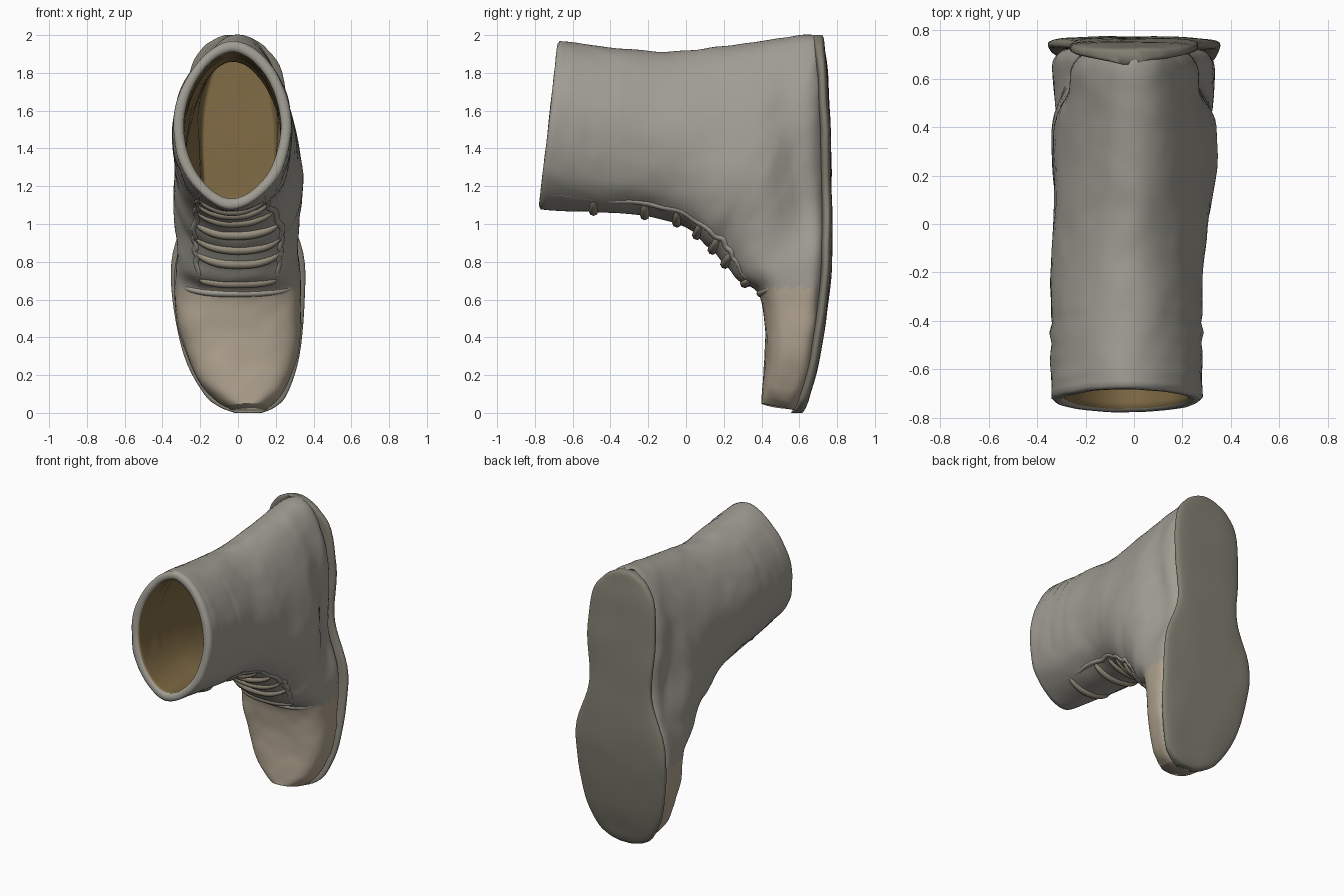
import bpy, bmesh, math
from mathutils import Vector, noise

if "Cube" in bpy.data.objects:
    bpy.data.objects.remove(bpy.data.objects["Cube"])

# Boot sections: heel-side point (y,z), instep-side point (y,z),
# half width at each end, corner exponent at each end, x centre
SECTIONS = [
    (-.67, 1.965, -.77, 1.08, .30, .325, 1.85, 1.8, -.03),
    (-.40, 1.935, -.42, 1.06, .295, .335, 1.9, 2.1, -.03),
    (-.10, 1.915, -.15, 1.03, .275, .35, 1.9, 2.2, -.025),
    (.20, 1.94, .00, .98, .25, .38, 2.0, 2.3, -.01),
    (.50, 1.985, .10, .89, .23, .41, 2.1, 2.4, 0),
    (.695, 1.995, .16, .84, .23, .41, 2.2, 2.4, 0),
    (.73, 1.85, .20, .79, .25, .40, 3, 2.4, 0),
    (.74, 1.55, .23, .76, .26, .38, 4, 2.5, 0),
    (.745, 1.15, .28, .70, .26, .36, 4, 2.6, 0),
    (.745, .85, .38, .64, .34, .325, 4, 2.8, 0),
    (.72, .55, .415, .50, .35, .31, 4, 2.9, 0),
    (.69, .33, .42, .33, .315, .28, 4, 2.9, .02),
    (.65, .16, .41, .17, .245, .22, 4, 2.9, .03),
    (.62, .06, .405, .09, .17, .15, 3, 2.7, .045),
    (.60, .01, .40, .05, .10, .09, 3, 2.5, .05),
]
# Sole outline: z, outer y, half width, x centre
SOLE = [(.0, .615, .07, .055), (.03, .635, .145, .05), (.1, .66, .22, .04), (.3, .71, .305, .02),
        (.6, .755, .35, .003), (.85, .775, .345, 0), (1.15, .772, .245, 0), (1.5, .765, .265, 0),
        (1.8, .75, .245, -.01), (1.93, .735, .17, -.02), (1.98, .728, .10, -.02), (2.0, .72, .05, -.02)]


def material(name, rgb):
    m = bpy.data.materials.new(name)
    m.diffuse_color = (*rgb, 1)
    m.use_nodes = True
    m.node_tree.nodes["Principled BSDF"].inputs["Base Color"].default_value = m.diffuse_color
    return m


LEATHER = material("leather", (.35, .335, .29))
LINING = material("lining", (.22, .15, .06))
TOE = material("toe", (.44, .37, .28))
SOLE_MAT = material("sole", (.22, .21, .165))
LACE = material("lace", (.32, .28, .21))


def spline(rows, u):
    """Catmull-Rom interpolation through a list of rows."""
    i = min(int(u), len(rows) - 2)
    t = u - i
    p = [rows[max(0, min(len(rows) - 1, i + k))] for k in (-1, 0, 1, 2)]
    return [.5 * (2 * b + (c - a) * t + (2 * a - 5 * b + 4 * c - d) * t * t
                  + (3 * b - a - 3 * c + d) * t ** 3) for a, b, c, d in zip(*p)]


def surface(u, ang, inset=0.0):
    """Point on the boot skin; ang 0 is the heel side, pi the instep."""
    ay, az, by, bz, wa, wb, na, nb, cx = spline(SECTIONS, u)
    c, s = math.cos(ang), math.sin(ang)
    n = na if c > 0 else nb
    k = 1 - 2 * inset / math.hypot(ay - by, az - bz)
    t = .5 - .5 * k * math.copysign(abs(c) ** (2 / n), c)
    w = wa + (wb - wa) * t - inset
    y, z = ay + (by - ay) * t, az + (bz - az) * t
    # cuff ribs near the opening
    if -.62 < y < -.38 and z > 1.3:
        w += .008 * math.sin((y + .62) / .08 * math.tau)
    # hollow on both sides above the arch
    w -= .04 * math.exp(-((y - .57 - .1 * (1.3 - z)) / .08) ** 2 - ((z - 1.3) / .35) ** 2)
    if inset > .03:
        y = min(y, .67)
    x = cx + w * math.copysign(abs(s) ** (2 / n), s)
    p = Vector((x, y, z))
    amp = .010 if inset <= 0 else .004
    return p + (noise.noise_vector(p * 4) + .4 * noise.noise_vector(p * 11)) * amp


def loft(name, rings, mats, pick=None):
    """Skin a list of closed rings and cap both ends."""
    bm = bmesh.new()
    vs = [[bm.verts.new(p) for p in r] for r in rings]
    n = len(rings[0])
    for i in range(len(vs) - 1):
        for j in range(n):
            k = (j + 1) % n
            f = bm.faces.new((vs[i][j], vs[i][k], vs[i + 1][k], vs[i + 1][j]))
            if pick:
                f.material_index = pick(i, f.calc_center_median())
    start, end = bm.faces.new(vs[0]), bm.faces.new(vs[-1])
    if pick:
        start.material_index, end.material_index = 1, 2
    bmesh.ops.recalc_face_normals(bm, faces=bm.faces)
    me = bpy.data.meshes.new(name)
    bm.to_mesh(me)
    bm.free()
    for m in mats:
        me.materials.append(m)
    bpy.context.collection.objects.link(bpy.data.objects.new(name, me))
    for p in me.polygons:
        p.use_smooth = True


def tube(name, pts, radius, mat):
    """Round cord through points, thinning at both ends."""
    cu = bpy.data.curves.new(name, 'CURVE')
    cu.dimensions = '3D'
    cu.bevel_depth = radius
    cu.bevel_resolution = 2
    cu.use_fill_caps = True
    sp = cu.splines.new('POLY')
    last = len(pts) - 1
    sp.points.add(last)
    for i, (q, p) in enumerate(zip(sp.points, pts)):
        q.co = (*p, 1)
        q.radius = .4 + .6 * max(0, math.sin(math.pi * i / last)) ** .4
    sp.use_smooth = True
    cu.materials.append(mat)
    bpy.context.collection.objects.link(bpy.data.objects.new(name, cu))


# Upper: lining from deep inside out to the rim, then the outer skin to the toe
N, STEP = 80, 8
angles = [math.tau * j / N for j in range(N)]
path = [(i / STEP, .055) for i in range(8 * STEP, -1, -1)]
inner_count = len(path)
path += [(0, .035), (0, .015)]
path += [(i / STEP, 0) for i in range(14 * STEP + 1)]
rings = [[surface(u, a, d) for a in angles] for u, d in path]
# round the rim outward a little
for r in (inner_count, inner_count + 1):
    for p in rings[r]:
        p.y -= .01


def upper_part(i, c):
    if i < inner_count - 1:
        return 1
    return 2 if c.z < .66 and c.y < .68 else 0


loft("boot_upper", rings, [LEATHER, LINING, TOE], upper_part)

# Sole: thin slab following the underside of the foot
sole_rings = []
for i in range((len(SOLE) - 1) * 5 + 1):
    z, y, w, cx = spline(SOLE, i / 5)
    ring = []
    for j in range(48):
        a = math.tau * j / 48
        c, s = math.cos(a), math.sin(a)
        p = Vector((cx + w * math.copysign(abs(c) ** .6, c),
                    y - .03 + .03 * math.copysign(abs(s) ** .6, s), z))
        p.y += noise.noise(p * 6) * .005
        ring.append(p)
    sole_rings.append(ring)
loft("sole", sole_rings, [SOLE_MAT])

# Lace facings: raised edges down both sides of the instep
for side, label in ((-1, "left"), (1, "right")):
    tube("facing_" + label,
         [surface(.1 + 8.8 * i / 60, math.pi + side * (.55 + .02 * math.sin(i * .8)), .012)
          for i in range(61)], .022, LEATHER)

# Laces across the instep
for k, u in enumerate((.8, 1.7, 2.6, 3.5, 4.6, 6.2, 8.3)):
    tube("lace_%d" % (k + 1),
         [surface(u, math.pi + .52 * (i / 8 - 1), .004) for i in range(17)], .026, LACE)

# Seam where the toe cap meets the tongue
tube("toe_seam", [surface(9.1, math.pi + 1.0 * (i / 10 - 1), .008) for i in range(21)], .02, LEATHER)
